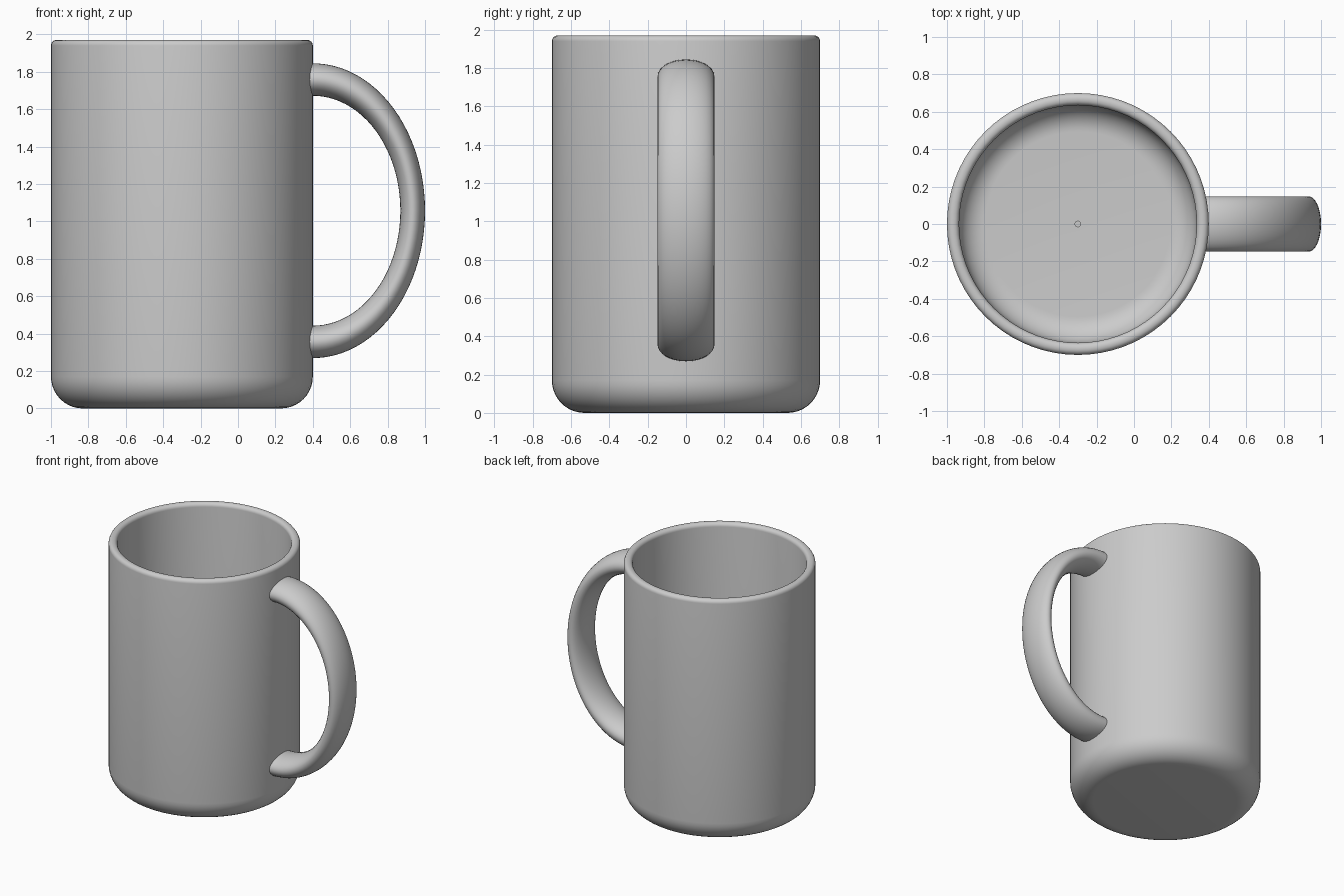
import bpy
import bmesh
from math import sin, cos, pi, radians
from mathutils import Matrix, Vector

cube = bpy.data.objects.get("Cube")
if cube:
    bpy.data.objects.remove(cube, do_unlink=True)

grey = bpy.data.materials.new("grey ceramic")
grey.use_nodes = True
colour = (0.6, 0.6, 0.6, 1)
grey.diffuse_color = colour
grey.node_tree.nodes["Principled BSDF"].inputs["Base Color"].default_value = colour


def finish(bm, name, location):
    bmesh.ops.remove_doubles(bm, verts=bm.verts, dist=0.0001)
    bmesh.ops.recalc_face_normals(bm, faces=bm.faces)
    mesh = bpy.data.meshes.new(name)
    bm.to_mesh(mesh)
    bm.free()
    mesh.materials.append(grey)
    obj = bpy.data.objects.new(name, mesh)
    obj.location = location
    bpy.context.collection.objects.link(obj)
    bpy.ops.object.select_all(action="DESELECT")
    obj.select_set(True)
    bpy.context.view_layer.objects.active = obj
    bpy.ops.object.shade_smooth_by_angle(angle=radians(40))
    return obj


def arc(cx, cz, r, start, end, steps):
    angles = [radians(start + (end - start) * i / steps) for i in range(steps + 1)]
    return [(cx + r * cos(a), cz + r * sin(a)) for a in angles]


# Cup: one lathed profile, outside, rim, inside and floor
radius, height, wall = 0.7, 1.97, 0.065
base_r, lip_r, floor_r = 0.17, 0.03, 0.14
inner = radius - wall
profile = [(0, 0)]
profile += arc(radius - base_r, base_r, base_r, -90, 0, 10)
profile += arc(radius - lip_r, height - lip_r, lip_r, 0, 90, 6)
profile += arc(inner + lip_r, height - lip_r, lip_r, 90, 180, 6)
profile += arc(inner - floor_r, wall + floor_r, floor_r, 0, -90, 10)
# Tiny dimple at the centre of the floor
profile += [(0.015, wall), (0.015, wall - 0.01), (0, wall - 0.01)]

bm = bmesh.new()
verts = [bm.verts.new((r, 0, z)) for r, z in profile]
edges = [bm.edges.new(pair) for pair in zip(verts, verts[1:])]
bmesh.ops.spin(bm, geom=verts + edges, cent=(0, 0, 0), axis=(0, 0, 1),
               angle=2 * pi, steps=72)
finish(bm, "cup", (-0.3, 0, 0))

# Handle: just over half a ring, stretched taller and wider than a plain torus
bm = bmesh.new()
ring, tube, overrun = 0.89, 0.11, radians(95)
section = bmesh.ops.create_circle(bm, segments=32, radius=tube, cap_ends=True)["verts"]
bmesh.ops.translate(bm, verts=section, vec=(ring, 0, 0))
bmesh.ops.rotate(bm, verts=section, cent=(0, 0, 0),
                 matrix=Matrix.Rotation(pi / 2, 3, "X"))
# Turn the section upright across the ring before sweeping it
bmesh.ops.rotate(bm, verts=section, cent=(0, 0, 0),
                 matrix=Matrix.Rotation(-pi / 2, 3, "X"))
bmesh.ops.rotate(bm, verts=section, cent=(ring, 0, 0),
                 matrix=Matrix.Rotation(pi / 2, 3, "X"))
bmesh.ops.rotate(bm, verts=section, cent=(0, 0, 0),
                 matrix=Matrix.Rotation(-overrun, 3, "Z"))
bmesh.ops.spin(bm, geom=section + bm.edges[:] + bm.faces[:], cent=(0, 0, 0),
               axis=(0, 0, 1), angle=2 * overrun, steps=48)
bmesh.ops.rotate(bm, verts=bm.verts, cent=(0, 0, 0),
                 matrix=Matrix.Rotation(pi / 2, 3, "X"))
bmesh.ops.scale(bm, verts=bm.verts, vec=Vector((0.6, 0.148 / tube, 0.788)))
finish(bm, "handle", (0.4, 0, 1.057))
